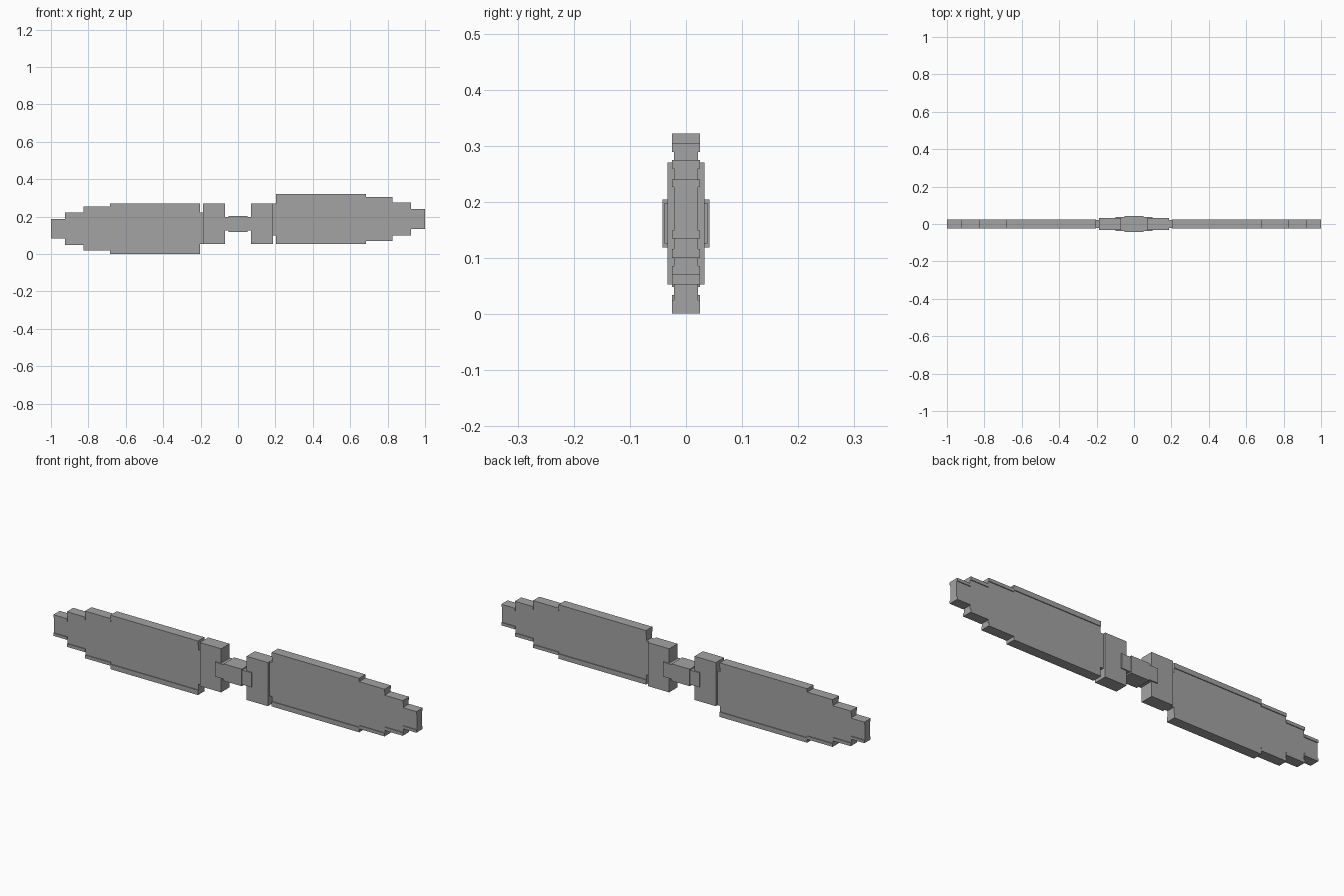
import bpy
from mathutils import Vector

old = bpy.data.objects.get("Cube")
if old:
    bpy.data.objects.remove(old, do_unlink=True)

grey = bpy.data.materials.new("plain grey")
grey.use_nodes = True
colour = (0.37, 0.37, 0.37, 1)
grey.diffuse_color = colour
grey.node_tree.nodes["Principled BSDF"].inputs["Base Color"].default_value = colour

MID = 0.1615  # height of the point the two halves turn about


def box(name, x0, x1, z0, z1, half, side=1):
    """Box with half depth; side -1 turns it half a turn about the hub."""
    if side < 0:
        x0, x1, z0, z1 = -x1, -x0, 2 * MID - z1, 2 * MID - z0
    bpy.ops.mesh.primitive_cube_add(size=1)
    ob = bpy.context.object
    ob.name = name
    centre = Vector(((x0 + x1) / 2, 0, (z0 + z1) / 2))
    size = Vector((x1 - x0, 2 * half, z1 - z0))
    for v in ob.data.vertices:
        v.co = v.co * size
    ob.location = centre
    ob.data.materials.append(grey)
    return ob


# Grip in the middle
box("hub", -0.05, 0.05, 0.119, 0.204, 0.042)
box("grip_bar", -0.1, 0.1, 0.126, 0.198, 0.0385)

# Blade sections: start, end, half height, rim width
CENTRE = 0.1875
sections = [
    (0.203, 0.685, 0.1345, 0.024),
    (0.685, 0.825, 0.1175, 0.016),
    (0.825, 0.925, 0.0875, 0.016),
    (0.925, 1.0, 0.0525, 0.014),
]

for side, label in ((1, "left"), (-1, "right")):
    box(label + "_guard", 0.07, 0.187, 0.053, 0.27, 0.033, side)
    box(label + "_neck", 0.18, 0.21, 0.1, 0.269, 0.021, side)
    for i, (x0, x1, h, rim) in enumerate(sections, 1):
        part = f"{label}_blade_{i}"
        # thin web between two thicker edges
        box(part + "_web", x0, x1, CENTRE - h + rim, CENTRE + h - rim, 0.021, side)
        box(part + "_top_rim", x0, x1, CENTRE + h - rim, CENTRE + h, 0.025, side)
        box(part + "_bottom_rim", x0, x1, CENTRE - h, CENTRE - h + rim, 0.025, side)
